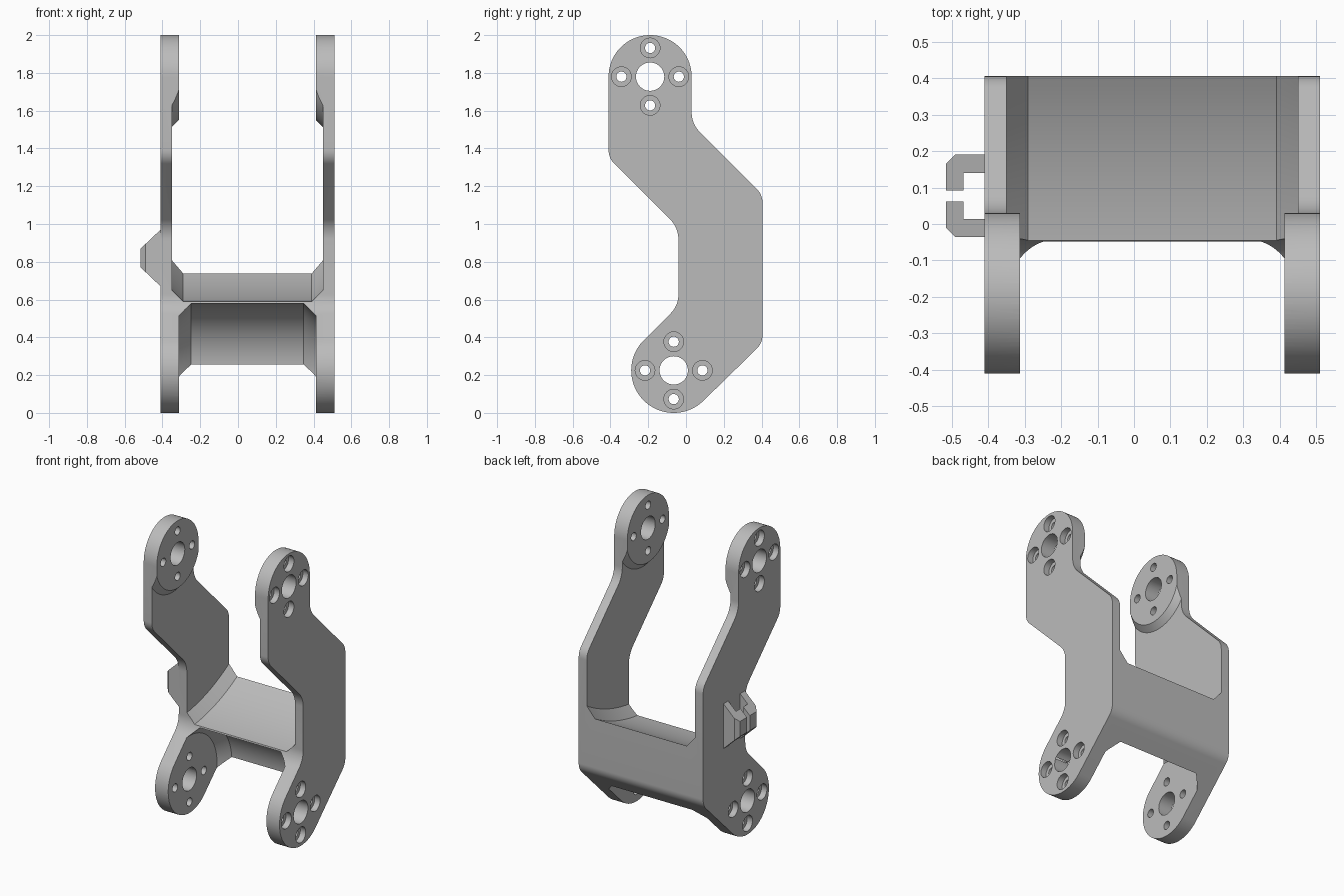
import bpy, bmesh
from math import sin, cos, pi, tan
from mathutils import Vector, Matrix

cube = bpy.data.objects.get("Cube")
if cube:
    bpy.data.objects.remove(cube, do_unlink=True)

grey = bpy.data.materials.new("plain_grey")
grey.use_nodes = True
grey.diffuse_color = (0.5, 0.5, 0.5, 1)
grey.node_tree.nodes["Principled BSDF"].inputs["Base Color"].default_value = (0.5, 0.5, 0.5, 1)

UPPER, UPPER_R = Vector((-0.19, 1.78)), 0.22     # pivot centres in (y, z)
LOWER, LOWER_R = Vector((-0.065, 0.225)), 0.225
LEFT, RIGHT = 0.51, -0.41                        # outer faces of the arms


def finish(name, bm):
    bmesh.ops.remove_doubles(bm, verts=bm.verts, dist=1e-5)
    bmesh.ops.recalc_face_normals(bm, faces=bm.faces)
    mesh = bpy.data.meshes.new(name)
    bm.to_mesh(mesh)
    bm.free()
    mesh.materials.append(grey)
    obj = bpy.data.objects.new(name, mesh)
    bpy.context.collection.objects.link(obj)
    return obj


def extrude(name, points, step):
    bm = bmesh.new()
    face = bm.faces.new([bm.verts.new(p) for p in points])
    geom = bmesh.ops.extrude_face_region(bm, geom=[face])["geom"]
    moved = [v for v in geom if isinstance(v, bmesh.types.BMVert)]
    bmesh.ops.translate(bm, verts=moved, vec=step)
    return finish(name, bm)


def lathe(name, profile, centre, steps):
    """Turn (x, radius) points about an x axis through centre."""
    bm = bmesh.new()
    c = Vector((0, *centre))
    verts = [bm.verts.new(c + Vector((x, 0, r))) for x, r in profile]
    edges = [bm.edges.new(pair) for pair in zip(verts, verts[1:])]
    bmesh.ops.spin(bm, geom=verts + edges, cent=c, axis=(1, 0, 0),
                   angle=2 * pi, steps=steps, use_merge=True)
    return finish(name, bm)


def arc(centre, radius, start, end, steps=48):
    angles = [start + (end - start) * i / steps for i in range(steps + 1)]
    return [centre + radius * Vector((cos(a), sin(a))) for a in angles]


def fillet(corner, before, after, radius, steps=10):
    """Round a corner between the directions to its two neighbours."""
    p = Vector(corner)
    a, b = Vector(before).normalized(), Vector(after).normalized()
    half = a.angle(b) / 2
    centre = p + (a + b).normalized() * radius / sin(half)
    t1, t2 = p + a * radius / tan(half), p + b * radius / tan(half)
    u, v = t1 - centre, t2 - centre
    turn = u.angle(v)
    return [centre + (u * sin(turn * (1 - i / steps)) + v * sin(turn * i / steps)) / sin(turn)
            for i in range(steps + 1)]


def cut(target, cutter):
    mod = target.modifiers.new("cut", 'BOOLEAN')
    mod.operation, mod.solver, mod.object = 'DIFFERENCE', 'EXACT', cutter
    bpy.context.view_layer.objects.active = target
    bpy.ops.object.modifier_apply(modifier=mod.name)
    bpy.data.objects.remove(cutter, do_unlink=True)


# Side outline of the arms, counterclockwise from the top pivot
up, down = (0, 1), (0, -1)
outline = arc(UPPER, UPPER_R, 0, pi)
outline += fillet((-0.41, 1.35), up, (1, -1), 0.1)
outline += fillet((-0.04, 0.98), (-1, 1), down, 0.15)
outline += fillet((-0.04, 0.568), up, (-1, -1), 0.14)
outline += arc(LOWER, LOWER_R, pi * 0.75, pi * 1.75)
outline += fillet((0.405, 0.37), (-1, -1), up, 0.1)
outline += fillet((0.405, 1.155), down, (-1, 1), 0.1)
outline += fillet((0.03, 1.53), (1, -1), up, 0.15)
frame = extrude("bracket_frame", [(RIGHT, *p) for p in outline], (LEFT - RIGHT, 0, 0))


def both_sides(half, middle=(LEFT + RIGHT) / 2):
    """Mirror a half profile of (depth from outer face, radius)."""
    right = [(RIGHT + d, r) for d, r in half]
    return right + [(2 * middle - x, r) for x, r in reversed(right)]


# Swept clearance between the arms, leaving tapered bosses and a curved bridge
cut(frame, lathe("upper_clearance", both_sides(
    [(0.097, 0), (0.097, 0.23), (0.06, 0.267), (0.06, 1.14), (0.12, 1.2)]), UPPER, 192))
cut(frame, lathe("lower_clearance", both_sides(
    [(0.097, 0), (0.097, 0.29), (0.162, 0.355)]), LOWER, 96))

# Pivot bores with four counterbored screw holes around each
for centre in (UPPER, LOWER):
    cut(frame, lathe("bore", both_sides([(-0.1, 0), (-0.1, 0.075)]), centre, 48))
    for i in range(4):
        spot = centre + 0.152 * Vector((cos(i * pi / 2), sin(i * pi / 2)))
        cut(frame, lathe("screw_hole", both_sides(
            [(-0.1, 0), (-0.1, 0.052), (0.04, 0.052), (0.04, 0.027)]), spot, 32))

# Cable clip: two facing hooks on the right arm, tapering outwards
hook = [(-0.40, 0.19), (-0.49, 0.19), (-0.515, 0.165), (-0.515, 0.092),
        (-0.467, 0.092), (-0.467, 0.14), (-0.40, 0.14)]
CLIP_Y, CLIP_Z = 0.077, 0.82


def taper(x):
    return 0.15 + (x - RIGHT) * 0.95


parts = [frame]
for name, side in (("back_clip_hook", 1), ("front_clip_hook", -1)):
    pts = [(x, CLIP_Y + side * (y - CLIP_Y), 0) for x, y in hook]
    clip = extrude(name, pts, (0, 0, 1))
    for v in clip.data.vertices:
        v.co.z = CLIP_Z + (1 if v.co.z > 0.5 else -1) * taper(v.co.x)
    parts.append(clip)

# Smooth the curved walls, keep machined edges crisp
bpy.ops.object.select_all(action='DESELECT')
for obj in parts:
    obj.select_set(True)
bpy.context.view_layer.objects.active = frame
bpy.ops.object.shade_smooth_by_angle(angle=0.4)
